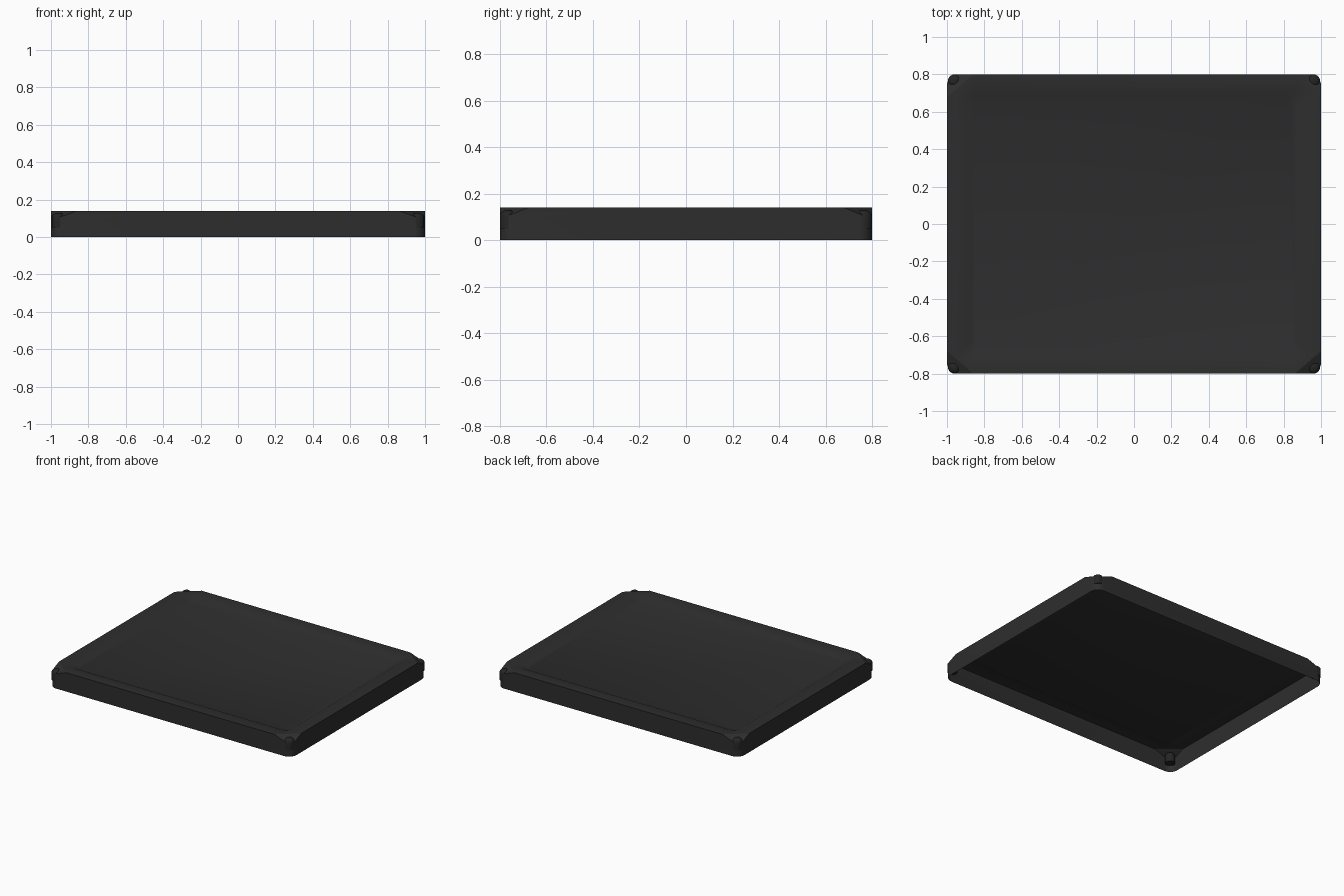
import bpy, bmesh, math
from mathutils import Vector

if "Cube" in bpy.data.objects:
    bpy.data.objects.remove(bpy.data.objects["Cube"])


def material(name, rgb):
    m = bpy.data.materials.new(name)
    m.diffuse_color = (*rgb, 1)
    m.use_nodes = True
    m.node_tree.nodes["Principled BSDF"].inputs["Base Color"].default_value = m.diffuse_color
    return m


charcoal = material("charcoal", (0.027, 0.027, 0.027))
black = material("soft black", (0.018, 0.018, 0.018))


def rounded_rect(hx, hy, r, z, n=8):
    """Counter-clockwise rounded rectangle."""
    pts = []
    for k, (sx, sy) in enumerate([(1, 1), (-1, 1), (-1, -1), (1, -1)]):
        for i in range(n + 1):
            a = math.pi / 2 * (k + i / n)
            pts.append((sx * (hx - r) + r * math.cos(a),
                        sy * (hy - r) + r * math.sin(a), z))
    return pts


def circle(cx, cy, r, z, n=20):
    return [(cx + r * math.cos(2 * math.pi * i / n),
             cy + r * math.sin(2 * math.pi * i / n), z) for i in range(n)]


def loft(bm, rings):
    """Bridge successive rings and cap the last one."""
    loops = [[bm.verts.new(p) for p in ring] for ring in rings]
    for a, b in zip(loops, loops[1:]):
        for i in range(len(a)):
            j = (i + 1) % len(a)
            bm.faces.new((a[i], a[j], b[j], b[i]))
    bm.faces.new(loops[-1])
    return loops


def finish(bm, name, mat):
    me = bpy.data.meshes.new(name)
    bm.to_mesh(me)
    bm.free()
    ob = bpy.data.objects.new(name, me)
    me.materials.append(mat)
    bpy.context.collection.objects.link(ob)
    bpy.ops.object.select_all(action='DESELECT')
    ob.select_set(True)
    bpy.context.view_layer.objects.active = ob
    bpy.ops.object.shade_smooth_by_angle(angle=math.radians(25))
    return ob


# Tray shell: outer wall, flat rim, sloped step and sunken panel, open below
bm = bmesh.new()
loft(bm, [rounded_rect(1, 0.8, 0.06, 0),
          rounded_rect(1, 0.8, 0.06, 0.14),
          rounded_rect(0.905, 0.71, 0.05, 0.14),
          rounded_rect(0.865, 0.665, 0.04, 0.12)])

# Sloping cut across each top corner
for sx in (-1, 1):
    for sy in (-1, 1):
        no = Vector((sx * 0.12 / 0.184 * 0.55, sy * 0.14 / 0.184 * 0.55, 1)).normalized()
        res = bmesh.ops.bisect_plane(
            bm, geom=bm.verts[:] + bm.edges[:] + bm.faces[:],
            plane_co=(sx * 0.86, sy * 0.8, 0.14), plane_no=no, clear_outer=False)
        # remove only the corner above the plane, then close the cut
        co = Vector((sx * 0.86, sy * 0.8, 0.14))
        gone = [f for f in bm.faces if (f.calc_center_median() - co).dot(no) > 1e-5]
        bmesh.ops.delete(bm, geom=gone, context='FACES')
        edges = [e for e in bm.edges if e.is_boundary
                 and all(v.co.z > 0.01 for v in e.verts)]
        new = bmesh.ops.edgenet_fill(bm, edges=edges)["faces"]
        for f in new:
            f.normal_update()
            if f.normal.dot(no) < 0:
                f.normal_flip()
finish(bm, "tray_shell", charcoal)

# Domed pegs set into the four corners
for sx, side in ((-1, "left"), (1, "right")):
    for sy, end in ((-1, "front"), (1, "back")):
        bm = bmesh.new()
        x, y, r = sx * 0.96, sy * 0.765, 0.035
        rings = [circle(x, y, r, 0.05), circle(x, y, r, 0.105)]
        for k in range(1, 5):
            a = math.pi / 2 * k / 5
            rings.append(circle(x, y, r * math.cos(a), 0.105 + 0.025 * math.sin(a)))
        loops = loft(bm, rings)
        bm.faces.new(loops[0][::-1])
        finish(bm, f"corner_peg_{end}_{side}", black)
